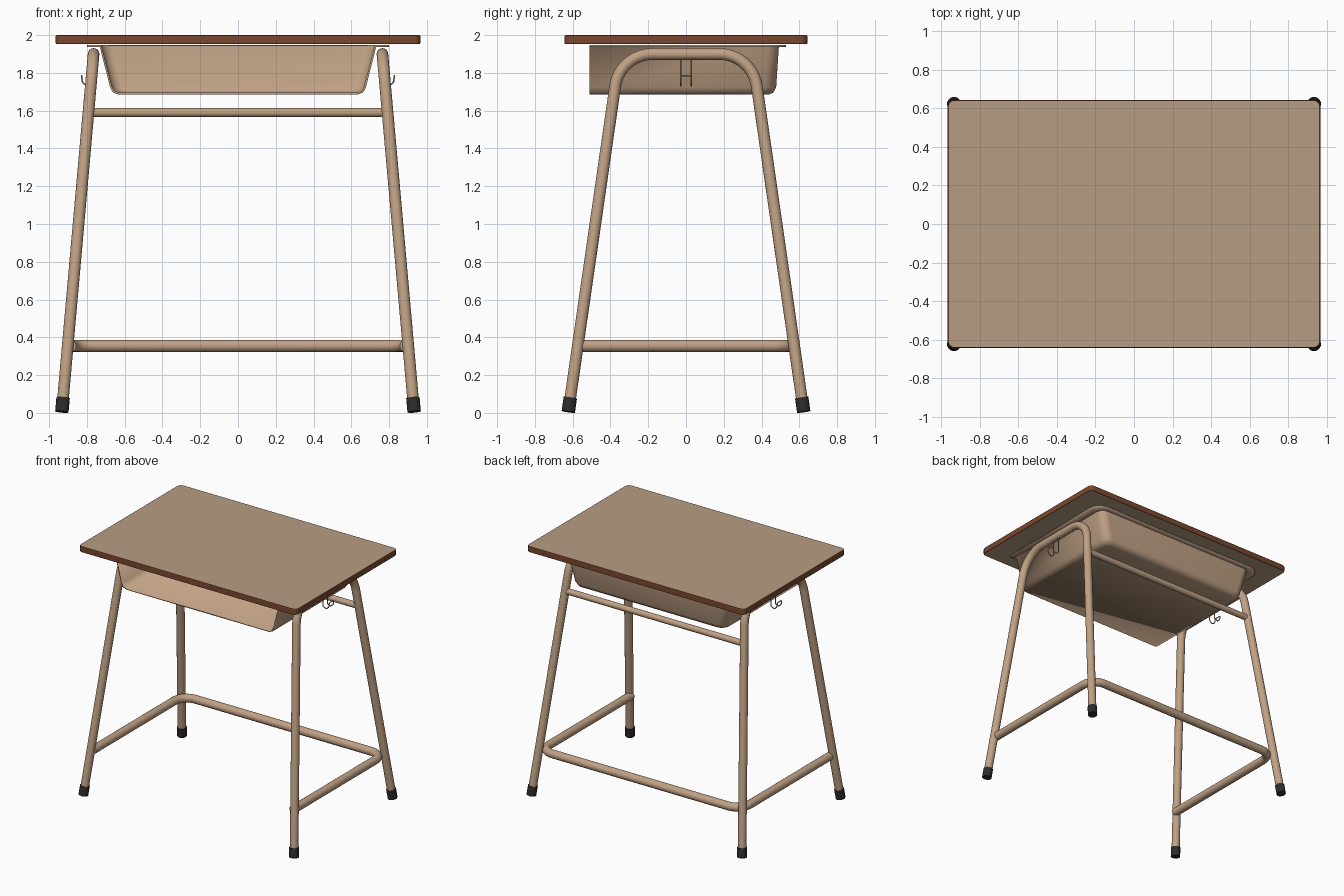
import bpy, bmesh, math
from mathutils import Vector

if "Cube" in bpy.data.objects:
    bpy.data.objects.remove(bpy.data.objects["Cube"])


def material(name, rgb):
    m = bpy.data.materials.new(name)
    m.diffuse_color = (*rgb, 1)
    m.use_nodes = True
    m.node_tree.nodes["Principled BSDF"].inputs["Base Color"].default_value = m.diffuse_color
    return m


FRAME = material("beige paint", (0.53, 0.36, 0.235))
TOP = material("tan laminate", (0.47, 0.335, 0.225))
EDGE = material("brown edging", (0.19, 0.065, 0.028))
RUBBER = material("black rubber", (0.025, 0.025, 0.025))
WIRE = material("hook wire", (0.45, 0.34, 0.24))


def add(name, mesh, *mats, angle=35):
    ob = bpy.data.objects.new(name, mesh)
    bpy.context.collection.objects.link(ob)
    for m in mats:
        mesh.materials.append(m)
    mesh.polygons.foreach_set("use_smooth", [True] * len(mesh.polygons))
    mesh.set_sharp_from_angle(angle=math.radians(angle))
    return ob


def fillet(points, r, steps=10):
    """Round the inner corners of a polyline with arcs of radius r."""
    pts = [Vector(p) for p in points]
    out = [pts[0]]
    for a, b, c in zip(pts, pts[1:], pts[2:]):
        u, v = (a - b).normalized(), (c - b).normalized()
        half = u.angle(v) / 2
        centre = b + (u + v).normalized() * (r / math.sin(half))
        p, q = b + u * (r / math.tan(half)), b + v * (r / math.tan(half))
        p, q = (p - centre).normalized(), (q - centre).normalized()
        for i in range(steps + 1):
            out.append(centre + p.slerp(q, i / steps).normalized() * r)
    return out + [pts[-1]]


def tube(name, points, radius, mat, res=6):
    cu = bpy.data.curves.new(name + "_path", "CURVE")
    cu.dimensions = "3D"
    cu.bevel_depth, cu.bevel_resolution, cu.use_fill_caps = radius, res, True
    sp = cu.splines.new("POLY")
    sp.points.add(len(points) - 1)
    for s, p in zip(sp.points, points):
        s.co = (*p, 1)
    tmp = bpy.data.objects.new("tmp", cu)
    bpy.context.collection.objects.link(tmp)
    dg = bpy.context.evaluated_depsgraph_get()
    mesh = bpy.data.meshes.new_from_object(tmp.evaluated_get(dg))
    bpy.data.objects.remove(tmp)
    bpy.data.curves.remove(cu)
    mesh.materials.clear()
    return add(name, mesh, mat, angle=50)


def leg_at(sx, sy, z):
    """Centre of a splayed leg at height z."""
    return Vector((sx * (0.933 - 0.0887 * z), sy * (0.624 - 0.144 * z), z))


# Table top: rounded slab with brown edging
bm = bmesh.new()
bmesh.ops.create_cube(bm, size=1)
for v in bm.verts:
    v.co = (v.co.x * 1.93, v.co.y * 1.285, 1.976 + v.co.z * 0.048)
upright = [e for e in bm.edges if abs(e.verts[0].co.z - e.verts[1].co.z) > 0.01]
bmesh.ops.bevel(bm, geom=upright, offset=0.035, segments=6, profile=0.5, affect="EDGES")
rims = [e for e in bm.edges if abs(e.verts[0].co.z - e.verts[1].co.z) < 0.001]
bmesh.ops.bevel(bm, geom=rims, offset=0.006, segments=2, profile=0.5, affect="EDGES")
bm.normal_update()
for f in bm.faces:
    f.material_index = 0 if abs(f.normal.z) > 0.99 else 1
me = bpy.data.meshes.new("table_top")
bm.to_mesh(me)
add("table_top", me, TOP, EDGE, angle=20)


# Book tray: open front, sloped walls, flange under the top
def tray_outline(hx, yb, r, z):
    return fillet([(-hx, -0.51, z), (-hx, yb, z), (hx, yb, z), (hx, -0.51, z)], r, 8)


bm = bmesh.new()
rings = []
for level in [(0.80, 0.53, 0.09, 1.942), (0.728, 0.488, 0.06, 1.942),
              (0.672, 0.472, 0.06, 1.725), (0.658, 0.46, 0.06, 1.70),
              (0.63, 0.435, 0.05, 1.69)]:
    rings.append([bm.verts.new(p) for p in tray_outline(*level)])
for a, b in zip(rings, rings[1:]):
    for i in range(len(a) - 1):
        bm.faces.new((a[i], a[i + 1], b[i + 1], b[i]))
bm.faces.new(rings[-1])
bmesh.ops.recalc_face_normals(bm, faces=bm.faces)
me = bpy.data.meshes.new("book_tray")
bm.to_mesh(me)
tray = add("book_tray", me, FRAME, angle=50)
mod = tray.modifiers.new("thickness", "SOLIDIFY")
mod.thickness, mod.offset = 0.011, 0

for sx, side in ((-1, "left"), (1, "right")):
    # Inverted U leg frame
    corners = [leg_at(sx, -1, 0.03), leg_at(sx, -1, 1.9),
               leg_at(sx, 1, 1.9), leg_at(sx, 1, 0.03)]
    tube(side + "_leg_frame", fillet(corners, 0.2, 12), 0.031, FRAME)

    # Rubber feet following the leg splay
    for sy, end in ((-1, "front"), (1, "back")):
        tube(f"{side}_{end}_foot", [leg_at(sx, sy, 0.006), leg_at(sx, sy, 0.08)],
             0.036, RUBBER)

    # Double wire bag hook
    half = [(0.772, 1.885), (0.772, 1.745), (0.8, 1.73), (0.823, 1.75), (0.828, 1.785)]
    pts = [(sx * x, -0.028, z) for x, z in half]
    pts += [(x, -y, z) for x, y, z in reversed(pts)]
    tube(side + "_bag_hook", fillet(pts, 0.01, 3), 0.004, WIRE, 2)

# Back rail under the tray
tube("back_rail", [leg_at(-1, 1, 1.59), leg_at(1, 1, 1.59)], 0.024, FRAME)

# Low U-shaped stretcher
low = [leg_at(sx, sy, 0.355) for sx, sy in ((-1, -1), (-1, 1), (1, 1), (1, -1))]
for p in low:
    p.x *= 0.985
tube("foot_stretcher", fillet(low, 0.11), 0.032, FRAME)
